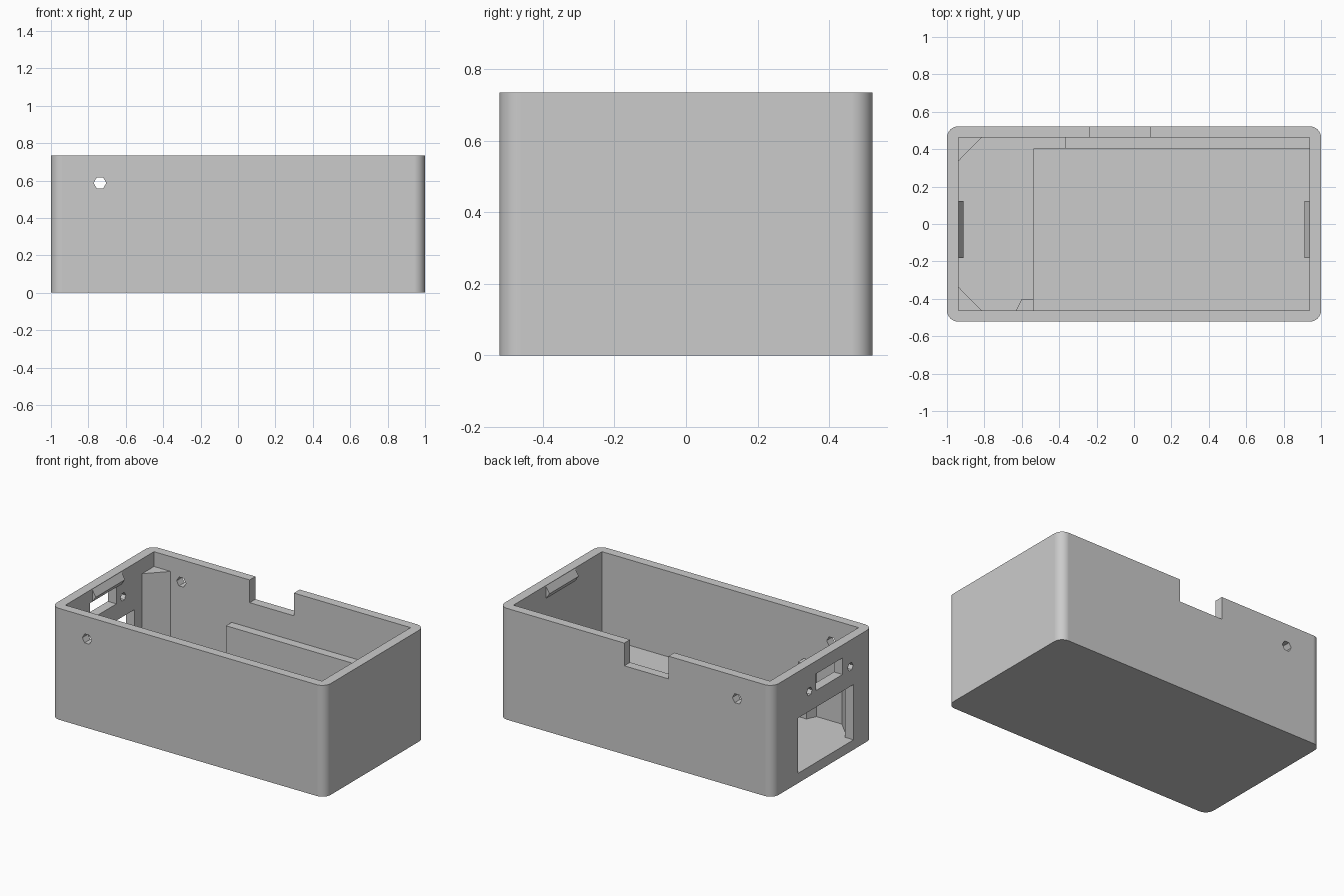
import bpy, bmesh, math
from mathutils import Matrix

if "Cube" in bpy.data.objects:
    bpy.data.objects.remove(bpy.data.objects["Cube"])

grey = bpy.data.materials.new("plain grey")
grey.use_nodes = True
COLOUR = (0.6, 0.6, 0.6, 1)
grey.diffuse_color = COLOUR
grey.node_tree.nodes["Principled BSDF"].inputs["Base Color"].default_value = COLOUR

HEIGHT, FLOOR = 0.735, 0.065
IN_X, IN_Y = 0.937, 0.462       # inner half sizes
STEP_X, STEP_Y, STEP_Z = -0.537, 0.403, 0.17   # raised floor limits
BITE = 0.01                     # how far fittings sink into the walls


def finish(name, bm):
    bmesh.ops.recalc_face_normals(bm, faces=bm.faces)
    mesh = bpy.data.meshes.new(name)
    bm.to_mesh(mesh)
    bm.free()
    ob = bpy.data.objects.new(name, mesh)
    bpy.context.collection.objects.link(ob)
    mesh.materials.append(grey)
    return ob


def prism(name, points, depth):
    """Extrude a closed outline of 3D points along a vector."""
    bm = bmesh.new()
    face = bm.faces.new([bm.verts.new(p) for p in points])
    out = bmesh.ops.extrude_face_region(bm, geom=[face])
    bmesh.ops.translate(bm, vec=depth,
                        verts=[v for v in out["geom"] if isinstance(v, bmesh.types.BMVert)])
    return finish(name, bm)


def upright(name, outline, z0, z1):
    return prism(name, [(x, y, z0) for x, y in outline], (0, 0, z1 - z0))


def box(name, x0, x1, y0, y1, z0, z1):
    return upright(name, [(x0, y0), (x1, y0), (x1, y1), (x0, y1)], z0, z1)


def rod(name, radius, length, axis, centre):
    bm = bmesh.new()
    turn = Matrix.Rotation(math.pi / 2, 4, "X" if axis == "Y" else "Y")
    bmesh.ops.create_cone(bm, cap_ends=True, segments=6, radius1=radius, radius2=radius,
                          depth=length, matrix=Matrix.Translation(centre) @ turn)
    if axis == "Y":  # points of the hexagon lie sideways
        bmesh.ops.rotate(bm, verts=bm.verts, cent=centre,
                         matrix=Matrix.Rotation(math.pi / 6, 3, "Y"))
    return finish(name, bm)


def cut(target, cutter):
    mod = target.modifiers.new("cut", "BOOLEAN")
    mod.operation, mod.solver, mod.object = "DIFFERENCE", "EXACT", cutter
    bpy.context.view_layer.objects.active = target
    bpy.ops.object.modifier_apply(modifier=mod.name)
    bpy.data.objects.remove(cutter)


# Outer case with rounded upright edges
bm = bmesh.new()
bmesh.ops.create_cube(bm, size=1, matrix=Matrix.Translation((0, 0, HEIGHT / 2))
                      @ Matrix.Diagonal((2, 1.044, HEIGHT, 1)))
upright_edges = [e for e in bm.edges if abs(e.verts[0].co.z - e.verts[1].co.z) > 0.1]
bmesh.ops.bevel(bm, geom=upright_edges, offset=0.06, segments=8, profile=0.5, affect="EDGES")
case = finish("case", bm)

# Cavity: the deep floor, then the higher space above the raised floor
cut(case, upright("cavity", [(-IN_X, -IN_Y), (STEP_X, -IN_Y), (STEP_X, STEP_Y),
                             (IN_X, STEP_Y), (IN_X, IN_Y), (-IN_X, IN_Y)], FLOOR, 1))
cut(case, box("upper_cavity", STEP_X - BITE, IN_X, -IN_Y, STEP_Y + BITE, STEP_Z, 1))

# Notch in the back rim, windows in the right wall
cut(case, box("notch", -0.238, 0.085, 0.42, 0.6, 0.585, 1))
cut(case, box("large_window", -1.1, -0.9, -0.32, 0.26, FLOOR, 0.43))
cut(case, box("small_window", -1.1, -0.9, -0.205, 0.07, 0.54, 0.65))

# Screw holes beside the small window and through front and back
for y in (-0.287, 0.14):
    cut(case, rod("screw_hole", 0.028, 0.3, "X", (-1, y, 0.56)))
for y in (-0.5, 0.5):
    cut(case, rod("side_hole", 0.034, 0.2, "Y", (-0.738, y, 0.587)))

# Smooth corners, with the large walls kept flat
bpy.ops.object.select_all(action="DESELECT")
case.select_set(True)
bpy.context.view_layer.objects.active = case
bpy.ops.object.shade_smooth_by_angle(angle=math.radians(30))
case.modifiers.new("flat_walls", "WEIGHTED_NORMAL").keep_sharp = True

# Support rail along the back wall and post at the front
box("support_rail", -0.37, IN_X + BITE, STEP_Y, IN_Y + BITE, FLOOR - BITE, 0.42)
upright("support_post", [(-0.63, -IN_Y - BITE), (-0.63, -IN_Y), (-0.60, -0.40),
                         (STEP_X, -0.40), (STEP_X, -IN_Y - BITE)], FLOOR - BITE, 0.425)

# Corner gussets and lid catches, mirrored
for side, word in ((1, "back"), (-1, "front")):
    wx, wy = -IN_X - BITE, side * (IN_Y + BITE)
    upright(word + "_gusset", [(wx, wy), (wx, side * 0.338), (-IN_X, side * 0.338),
                               (-0.815, side * IN_Y), (-0.815, wy)], FLOOR - BITE, 0.637)
for side, word in ((1, "left"), (-1, "right")):
    profile = [(IN_X + BITE, 0.73), (IN_X, 0.73), (0.911, 0.687),
               (IN_X, 0.65), (IN_X + BITE, 0.65)]
    prism(word + "_catch", [(side * x, -0.182, z) for x, z in profile], (0, 0.305, 0))
